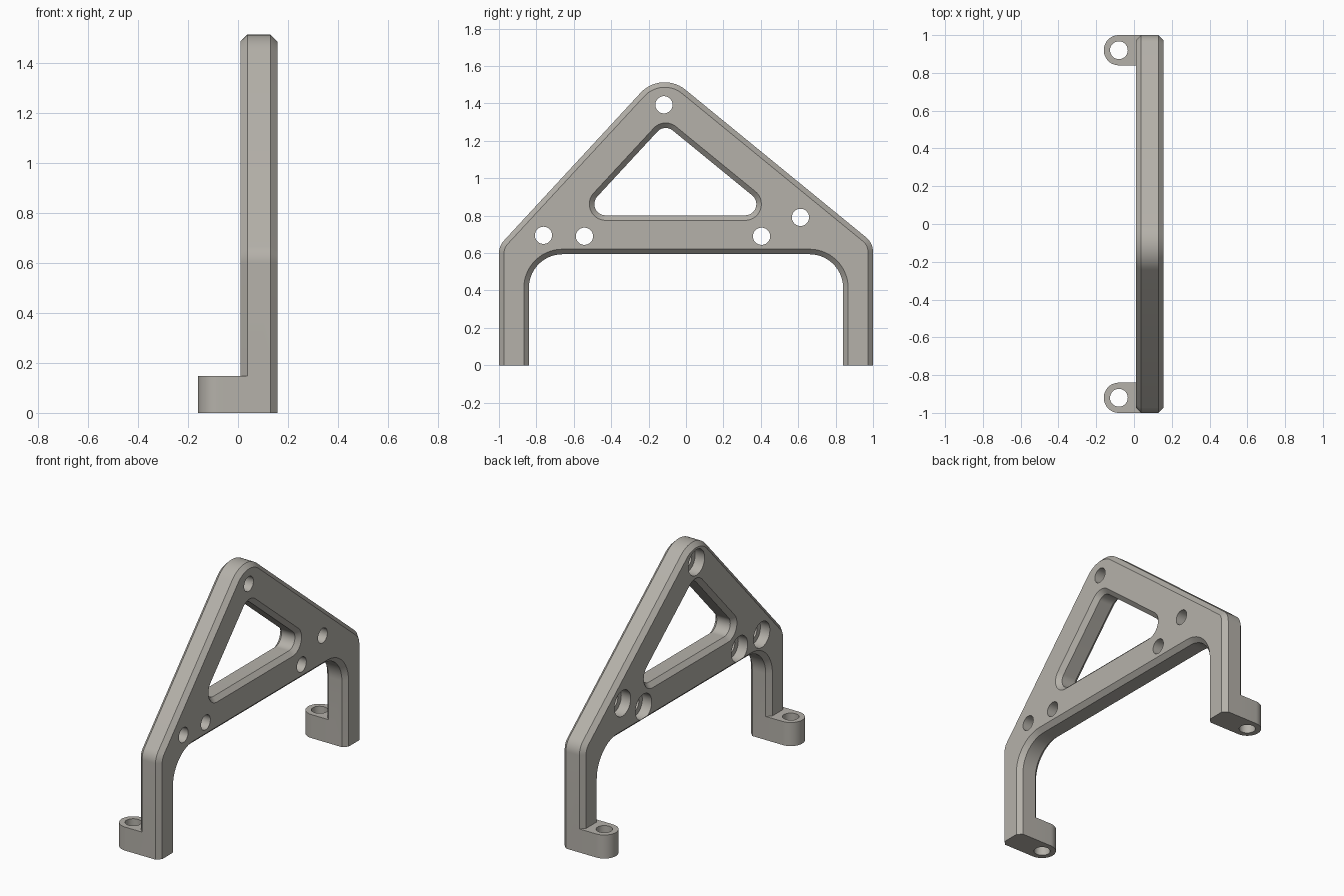
import bpy, bmesh, math
from mathutils import Vector

if "Cube" in bpy.data.objects:
    bpy.data.objects.remove(bpy.data.objects["Cube"])

X0, X1, CH = 0.01, 0.157, 0.027      # plate faces and chamfer size
LEG = 0.84                           # inner face of the legs

metal = bpy.data.materials.new("warm grey metal")
metal.diffuse_color = (0.46, 0.44, 0.40, 1)
metal.use_nodes = True
metal.node_tree.nodes["Principled BSDF"].inputs["Base Color"].default_value = metal.diffuse_color


def outline(corners, d):
    """Counter-clockwise (y, z, radius, chamfer_next_edge) corners, moved inward by d, then rounded."""
    n = len(corners)
    P = [Vector(c[:2]) for c in corners]
    dirs = [(P[(i + 1) % n] - P[i]).normalized() for i in range(n)]
    offs = [d if c[3] else 0 for c in corners]
    loop = []
    for i in range(n):
        a, b = dirs[i - 1], dirs[i]
        na, nb = Vector((-a.y, a.x)), Vector((-b.y, b.x))
        cross = a.x * b.y - a.y * b.x
        # intersection of the two moved edges
        pa, pb = P[i] + na * offs[i - 1], P[i] + nb * offs[i]
        w = pb - pa
        p = pa + a * ((w.x * b.y - w.y * b.x) / cross)
        r = corners[i][2]
        if r == 0:
            loop.append(p)
            continue
        s = 1 if cross > 0 else -1
        r -= s * d
        turn = math.atan2(cross, a.dot(b))
        start = p - a * r * math.tan(abs(turn) / 2)
        centre = start + na * s * r
        spoke = start - centre
        steps = max(8, int(abs(turn) / math.radians(6)))
        for k in range(steps + 1):
            t = turn * k / steps
            c, q = math.cos(t), math.sin(t)
            loop.append(centre + Vector((spoke.x * c - spoke.y * q, spoke.x * q + spoke.y * c)))
    return loop


def loft(name, loops):
    """Solid through matching closed loops of 3D points."""
    bm = bmesh.new()
    rings = [[bm.verts.new(p) for p in lp] for lp in loops]
    n = len(rings[0])
    for a, b in zip(rings, rings[1:]):
        for i in range(n):
            j = (i + 1) % n
            bm.faces.new((a[i], a[j], b[j], b[i]))
    bm.faces.new(rings[0][::-1])
    bm.faces.new(rings[-1])
    bmesh.ops.recalc_face_normals(bm, faces=bm.faces)
    me = bpy.data.meshes.new(name)
    bm.to_mesh(me)
    bm.free()
    me.materials.append(metal)
    ob = bpy.data.objects.new(name, me)
    bpy.context.collection.objects.link(ob)
    return ob


def sections(name, corners, stations):
    return loft(name, [[(x, p.x, p.y) for p in outline(corners, d)] for x, d in stations])


def cylinder(name, axis, u, v, r, lo, hi):
    ring = [(u + r * math.cos(t * math.tau / 48), v + r * math.sin(t * math.tau / 48)) for t in range(48)]
    if axis == "x":
        return loft(name, [[(h, a, b) for a, b in ring] for h in (lo, hi)])
    return loft(name, [[(a, b, h) for a, b in ring] for h in (lo, hi)])


def combine(target, tool, operation):
    mod = target.modifiers.new("combine", "BOOLEAN")
    mod.operation, mod.object, mod.solver = operation, tool, "EXACT"
    bpy.context.view_layer.objects.active = target
    bpy.ops.object.modifier_apply(modifier=mod.name)
    bpy.data.objects.remove(tool, do_unlink=True)


# Chamfered frame: two legs, crossbar and gable
gable = [(-1, 0, 0, 0), (-LEG, 0, 0, 1), (-LEG, 0.594, 0.18, 1), (LEG, 0.594, 0.18, 1),
         (LEG, 0, 0, 0), (1, 0, 0, 1), (1, 0.654, 0.1, 1), (-0.131, 1.578, 0.175, 1),
         (-1, 0.638, 0.1, 1)]
frame = sections("bracket_frame", gable,
                 [(X0, CH), (X0 + CH, 0), (X1 - CH, 0), (X1, CH)])

# Feet with rounded ends and vertical bolt holes
for side in (-1, 1):
    cy, r = side * 0.92, 0.08
    plan = [(0.08, cy + r)]
    plan += [(-0.08 + r * math.cos(t), cy + r * math.sin(t))
             for t in (math.pi / 2 + math.pi * k / 24 for k in range(25))]
    plan += [(0.08, cy - r)]
    foot = loft("foot", [[(x, y, z) for x, y in plan] for z in (0, 0.147)])
    combine(frame, foot, "UNION")
    combine(frame, cylinder("foot_hole", "z", -0.08, cy, 0.047, -0.1, 0.3), "DIFFERENCE")

# Triangular window, chamfered on both faces
window = [(-0.629, 0.775, 0.087, 1), (0.56, 0.775, 0.087, 1), (-0.117, 1.328, 0.087, 1)]
e = 0.01
combine(frame, sections("window_cutter", window,
                        [(X0 - e, -e), (X0 + CH, CH), (X1 - CH, CH), (X1 + e, -e)]), "DIFFERENCE")

# Bolt holes, counterbored on the foot side
for y, z in [(-0.762, 0.695), (-0.543, 0.69), (0.404, 0.69), (0.612, 0.791), (-0.118, 1.393)]:
    combine(frame, cylinder("bolt_hole", "x", y, z, 0.046, -0.1, 0.3), "DIFFERENCE")
    combine(frame, cylinder("counterbore", "x", y, z, 0.08, -0.1, X0 + 0.065), "DIFFERENCE")

bpy.ops.object.select_all(action="DESELECT")
frame.select_set(True)
bpy.context.view_layer.objects.active = frame
bpy.ops.object.shade_smooth_by_angle(angle=math.radians(30))
